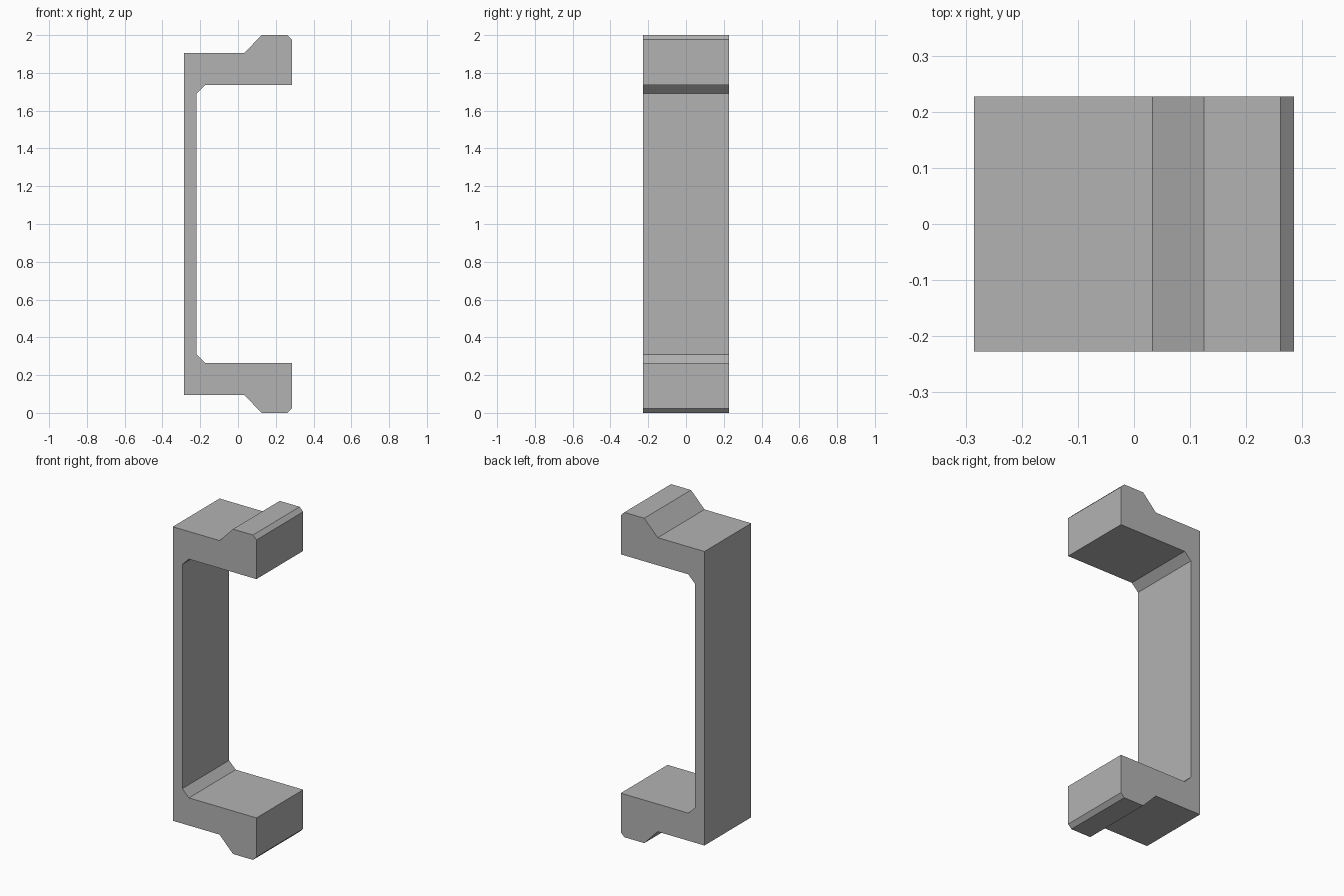
import bpy
import bmesh

cube = bpy.data.objects.get("Cube")
if cube:
    bpy.data.objects.remove(cube, do_unlink=True)

DEPTH = 0.455

# Single grey material
grey = bpy.data.materials.new("plain grey")
grey.use_nodes = True
colour = (0.45, 0.45, 0.45, 1.0)
grey.diffuse_color = colour
grey.node_tree.nodes["Principled BSDF"].inputs["Base Color"].default_value = colour

# Lower half of the bracket outline (x, z): back edge, hooked foot, inner chamfer
lower = [(-0.285, 0.095), (0.033, 0.095), (0.125, 0.0), (0.261, 0.0),
         (0.285, 0.024), (0.285, 0.265), (-0.175, 0.265), (-0.22, 0.31)]
# The upper half mirrors the lower about mid height
outline = lower + [(x, 2 - z) for x, z in reversed(lower)]

# Extrude the outline through the depth
bm = bmesh.new()
face = bm.faces.new([bm.verts.new((x, -DEPTH / 2, z)) for x, z in outline])
extruded = bmesh.ops.extrude_face_region(bm, geom=[face])["geom"]
bmesh.ops.translate(bm, vec=(0, DEPTH, 0),
                    verts=[v for v in extruded if isinstance(v, bmesh.types.BMVert)])
bmesh.ops.recalc_face_normals(bm, faces=bm.faces)

mesh = bpy.data.meshes.new("clip_bracket")
bm.to_mesh(mesh)
bm.free()
mesh.materials.append(grey)
bracket = bpy.data.objects.new("clip_bracket", mesh)
bpy.context.collection.objects.link(bracket)
